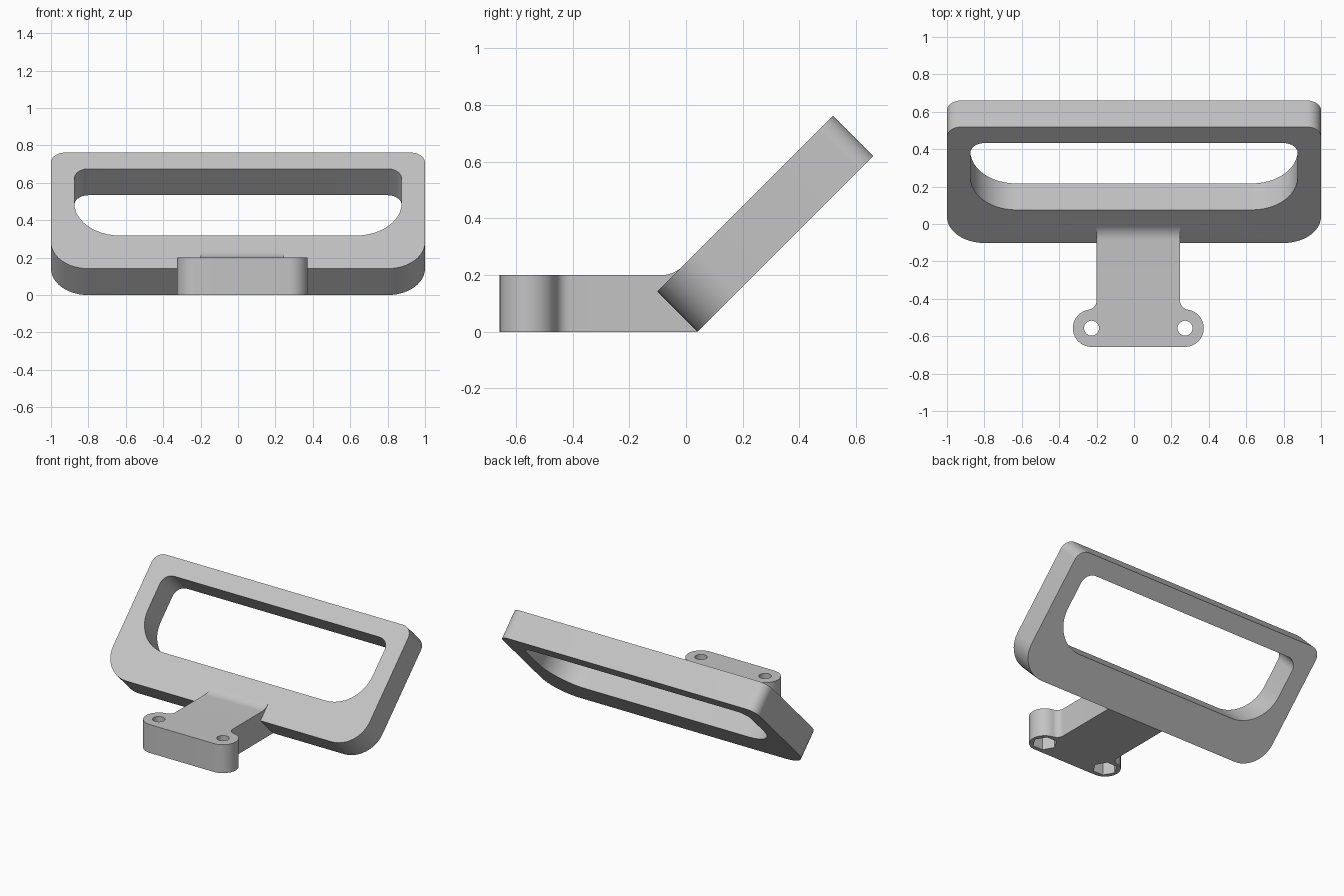
import bpy, bmesh, math
from mathutils import Matrix, Vector

cube = bpy.data.objects.get("Cube")
if cube:
    bpy.data.objects.remove(cube, do_unlink=True)

grey = bpy.data.materials.new("light grey plastic")
grey.use_nodes = True
colour = (0.55, 0.55, 0.55, 1)
grey.diffuse_color = colour
grey.node_tree.nodes["Principled BSDF"].inputs["Base Color"].default_value = colour


def arc(cx, cy, r, start, end, steps=12):
    angles = [math.radians(start + (end - start) * i / steps) for i in range(steps + 1)]
    return [(cx + r * math.cos(a), cy + r * math.sin(a)) for a in angles]


def prism(name, outline, low, high, matrix=Matrix()):
    """Extrude a flat outline from low to high, then place it."""
    bm = bmesh.new()
    face = bm.faces.new([bm.verts.new((x, y, low)) for x, y in outline])
    result = bmesh.ops.extrude_face_region(bm, geom=[face])
    top = [g for g in result["geom"] if isinstance(g, bmesh.types.BMVert)]
    bmesh.ops.translate(bm, verts=top, vec=(0, 0, high - low))
    bmesh.ops.remove_doubles(bm, verts=bm.verts, dist=1e-5)
    bm.transform(matrix)
    bmesh.ops.recalc_face_normals(bm, faces=bm.faces)
    mesh = bpy.data.meshes.new(name)
    bm.to_mesh(mesh)
    bm.free()
    mesh.materials.append(grey)
    obj = bpy.data.objects.new(name, mesh)
    bpy.context.collection.objects.link(obj)
    return obj


def combine(target, other, operation):
    mod = target.modifiers.new(other.name, "BOOLEAN")
    mod.operation = operation
    mod.solver = "EXACT"
    mod.object = other
    bpy.context.view_layer.objects.active = target
    bpy.ops.object.modifier_apply(modifier=mod.name)
    bpy.data.objects.remove(other, do_unlink=True)


def rounded_window(half, bottom, top, r_low, r_high):
    """Symmetric rectangle with larger lower corners."""
    right = arc(half - r_low, bottom + r_low, r_low, -90, 0)
    right += arc(half - r_high, top - r_high, r_high, 0, 90)
    return right + [(-x, y) for x, y in reversed(right)]


# Tilted frame with its opening
s = math.sqrt(0.5)
tilt = Matrix(((1, 0, 0, 0), (0, s, -s, 0.04), (0, s, s, 0), (0, 0, 0, 1)))
frame = prism("tilted_frame", rounded_window(1, 0, 0.877, 0.2, 0.075), 0, 0.2, tilt)
opening = prism("frame_opening", rounded_window(0.875, 0.25, 0.755, 0.245, 0.075),
                -0.1, 0.3, tilt)
combine(frame, opening, "DIFFERENCE")

# Flat mounting foot: two round ears blended into a straight stem
MID, HALF, EAR_X, EAR_Y, EAR_R, BLEND = 0.023, 0.223, 0.25, -0.557, 0.1, 0.05
dx = HALF + BLEND - EAR_X
dy = math.sqrt((EAR_R + BLEND) ** 2 - dx ** 2)
lean = math.degrees(math.atan2(dy, dx))
side = arc(EAR_X, EAR_Y, EAR_R, -90, lean, 24)
side += arc(EAR_X + dx, EAR_Y + dy, BLEND, lean + 180, 180)[1:]
side.append((HALF, 0.039))
outline = [(MID + x, y) for x, y in side] + [(MID - x, y) for x, y in reversed(side)]
foot = prism("mounting_foot", outline, 0, 0.2)

# Screw holes with hexagonal nut pockets underneath
for sign in (-1, 1):
    x = MID + sign * EAR_X
    hole = prism("screw_hole", arc(x, EAR_Y, 0.04, 0, 345, 23), -0.1, 0.3)
    combine(foot, hole, "DIFFERENCE")
    pocket = prism("nut_pocket", arc(x, EAR_Y, 0.08, 0, 300, 5), -0.1, 0.09)
    combine(foot, pocket, "DIFFERENCE")

# Curved blend between the stem top and the frame face
t = 0.043
r = t / math.tan(math.radians(22.5))
corner = -0.2 * s + 0.04 + (0.2 - 0.2 * s)
curve = arc(corner - t, 0.2 + r, r, -90, -45)
profile = curve + [(corner + 0.06, 0.23), (corner + 0.06, 0.16), (corner - t, 0.16)]
across = Matrix(((0, 0, 1, 0), (1, 0, 0, 0), (0, 1, 0, 0), (0, 0, 0, 1)))
blend = prism("stem_blend", profile, MID - HALF, MID + HALF, across)
combine(foot, blend, "UNION")
combine(frame, foot, "UNION")
frame.name = "angled_handle_bracket"

bpy.ops.object.select_all(action="DESELECT")
frame.select_set(True)
bpy.context.view_layer.objects.active = frame
bpy.ops.object.shade_smooth_by_angle(angle=math.radians(30))
